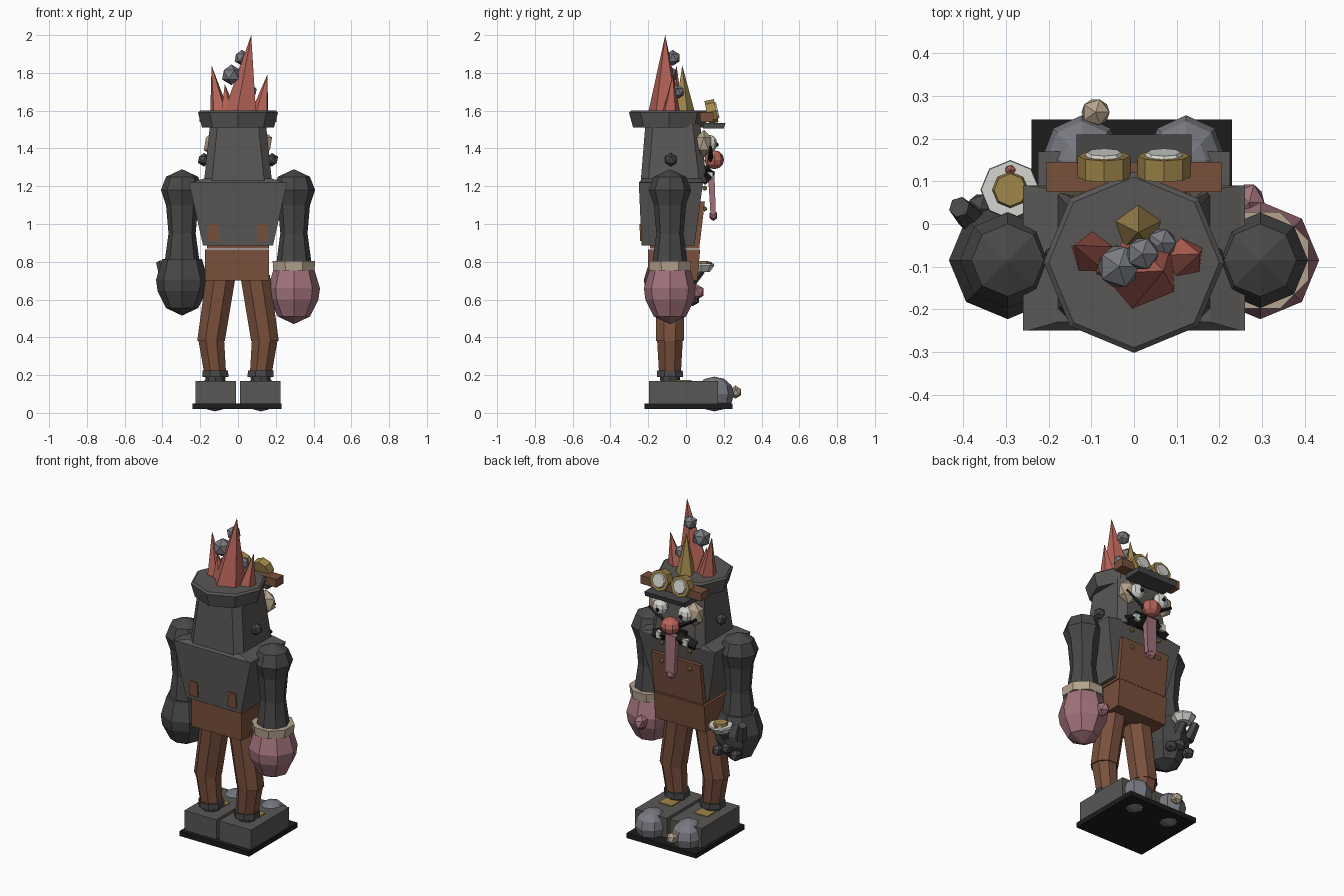
import bpy, bmesh, math
from mathutils import Vector, Matrix

old = bpy.data.objects.get("Cube")
if old:
    bpy.data.objects.remove(old)


def material(name, r, g, b):
    m = bpy.data.materials.new(name)
    m.use_nodes = True
    m.diffuse_color = (r, g, b, 1)
    m.node_tree.nodes["Principled BSDF"].inputs["Base Color"].default_value = (r, g, b, 1)
    return m


CHARCOAL = material("charcoal", .1, .095, .09)
SLEEVE = material("dark sleeve", .066, .064, .064)
BLACK = material("black", .012, .012, .012)
BROWN = material("brown", .19, .08, .045)
RED = material("red", .48, .13, .1)
PINK = material("pink", .36, .17, .2)
SKIN = material("beige", .46, .37, .27)
GOLD = material("gold", .35, .24, .07)
STEEL = material("steel grey", .19, .195, .22)
WHITE = material("white", .66, .66, .63)


def finish(name, bm, mat):
    bmesh.ops.recalc_face_normals(bm, faces=bm.faces[:])
    mesh = bpy.data.meshes.new(name)
    bm.to_mesh(mesh)
    bm.free()
    mesh.materials.append(mat)
    ob = bpy.data.objects.new(name, mesh)
    bpy.context.collection.objects.link(ob)
    return ob


def loft(name, rings, mat, sides=8, turn=0.0):
    """Skin stacked horizontal rings given as (x, y, z, radius)."""
    bm = bmesh.new()
    loops = []
    for x, y, z, r in rings:
        angles = [turn + math.tau * i / sides for i in range(sides)]
        loops.append([bm.verts.new((x + r * math.cos(a), y + r * math.sin(a), z)) for a in angles])
    for low, high in zip(loops, loops[1:]):
        for i in range(sides):
            j = (i + 1) % sides
            bm.faces.new((low[i], low[j], high[j], high[i]))
    bm.faces.new(loops[0])
    bm.faces.new(loops[-1])
    bmesh.ops.remove_doubles(bm, verts=bm.verts[:], dist=.0005)
    return finish(name, bm, mat)


def block(name, x, y, z, mat, top_x=None, top_y=None, bevel=0):
    """Box from ranges, with an optional different top rectangle."""
    bm = bmesh.new()
    for v in bmesh.ops.create_cube(bm, size=1)["verts"]:
        up = v.co.z > 0
        xr = top_x if up and top_x else x
        yr = top_y if up and top_y else y
        v.co = Vector((xr[v.co.x > 0], yr[v.co.y > 0], z[up]))
    if bevel:
        upright = [e for e in bm.edges if abs(e.verts[0].co.z - e.verts[1].co.z) > .01]
        bmesh.ops.bevel(bm, geom=upright, offset=bevel, segments=1, affect="EDGES")
    return finish(name, bm, mat)


def ball(name, at, size, mat, detail=1):
    bm = bmesh.new()
    bmesh.ops.create_icosphere(bm, subdivisions=detail, radius=1)
    bmesh.ops.transform(bm, matrix=Matrix.Translation(at) @ Matrix.Diagonal((*size, 1)), verts=bm.verts[:])
    return finish(name, bm, mat)


def orb(name, at, size, mat):
    bm = bmesh.new()
    bmesh.ops.create_uvsphere(bm, u_segments=8, v_segments=6, radius=1)
    bmesh.ops.transform(bm, matrix=Matrix.Translation(at) @ Matrix.Diagonal((*size, 1)), verts=bm.verts[:])
    return finish(name, bm, mat)


def rod(name, a, b, r1, r2, mat, sides=8):
    """Tapered prism between two points."""
    a, b = Vector(a), Vector(b)
    bm = bmesh.new()
    bmesh.ops.create_cone(bm, cap_ends=True, segments=sides, radius1=r1, radius2=r2, depth=(b - a).length)
    turn = (b - a).to_track_quat("Z", "Y").to_matrix().to_4x4()
    bmesh.ops.transform(bm, matrix=Matrix.Translation((a + b) / 2) @ turn, verts=bm.verts[:])
    return finish(name, bm, mat)


# Base and trunk
block("base_plate", (-.24, .23), (-.22, .245), (.02, .05), BLACK)
block("pelvis", (-.175, .165), (-.2, .06), (.7, .865), BROWN, top_y=(-.2, .075))
block("shirt", (-.165, .165), (-.19, .07), (.87, 1.12), BROWN, top_y=(-.19, .1))
block("coat", (-.185, .185), (-.235, .045), (.885, 1.22), CHARCOAL, (-.26, .26), (-.25, .09))
block("coat_collar", (-.25, .25), (-.25, .09), (1.22, 1.24), CHARCOAL, (-.18, .18), (-.23, .08))

# Paired parts
for s, side in ((-1, "left"), (1, "right")):
    shoe = sorted((s * .01, s * .225))
    block(side + "_shoe", shoe, (-.195, .17), (.05, .17), CHARCOAL)
    orb(side + "_toe", (s * .122, .15, .1), (.095, .105, .092), STEEL)
    block(side + "_shoe_buckle", (s * .12 - .045, s * .12 + .045), (-.05, .03), (.165, .175), GOLD)
    rod(side + "_ankle", (s * .12, -.085, .16), (s * .12, -.085, .2), .05, .055, SLEEVE)
    loft(side + "_trouser_cuff", [(s * .12, -.085, .19, .075), (s * .12, -.085, .225, .073)], SLEEVE, 8, math.pi / 8)
    loft(side + "_lower_leg", [(s * .12, -.085, .2, .062), (s * .142, -.085, .39, .074)], BROWN, 8, math.pi / 8)
    loft(side + "_upper_leg", [(s * .143, -.085, .38, .079), (s * .09, -.085, .73, .085)], BROWN, 8, math.pi / 8)

    # Arm with rounded shoulder
    ax, ay = s * .296, -.085
    arm = [(.78, .095), (.95, .072), (1.1, .085), (1.18, .112), (1.25, .085), (1.29, 0)]
    loft(side + "_arm", [(ax, ay, z, r) for z, r in arm], SLEEVE)
    hand = [(.47, .0), (.51, .085), (.6, .13), (.66, .138), (.77, .105)]
    lift = .045 if s < 0 else 0
    loft(side + "_hand", [(ax, ay, z + lift, r) for z, r in hand], SLEEVE if s < 0 else PINK)

    # Coat fittings
    block(side + "_back_patch", (s * .13 - .03, s * .13 + .03), (-.243, -.22), (.91, 1.0), BROWN,
          top_x=(s * .13 - .025, s * .13 + .025), top_y=(-.246, -.22))
    for z in (1.08, 1.19):
        ball(side + "_button", (s * .095, .098, z), (.014, .014, .014), GOLD)

    # Face pairs
    ball(side + "_ear_knob", (s * .18, -.08, 1.34), (.036, .036, .036), SLEEVE)
    ball(side + "_eye_socket", (s * .12, .095, 1.425), (.068, .045, .075), SKIN)
    orb(side + "_eye", (s * .085, .125, 1.425), (.047, .04, .047), WHITE)
    ball(side + "_pupil", (s * .08, .163, 1.42), (.013, .01, .013), BLACK)
    rod(side + "_goggle_rim", (s * .07, .11, 1.59), (s * .07, .16, 1.6), .062, .062, GOLD)
    rod(side + "_goggle_lens", (s * .07, .155, 1.6), (s * .07, .168, 1.603), .048, .04, WHITE)
    rod(side + "_whisker", (s * .04, .13, 1.34), (s * .16, .13, 1.41), .015, .008, BLACK, 4)
    rod(side + "_lip", (s * .03, .115, 1.27), (s * .14, .1, 1.235), .04, .03, BLACK, 4)
    block(side + "_tooth", (s * .09 - .016, s * .09 + .016), (.1, .143), (1.235, 1.275), WHITE)

# Right-hand cuff and thumb, on the pink hand
loft("glove_cuff", [(.296, -.085, .755, .118), (.296, -.085, .805, .122)], SKIN, 8, math.pi / 8)
ball("glove_thumb", (.27, .05, .64), (.04, .05, .045), PINK)

# Dark hand fingers holding a cup and saucer
rod("thumb", (-.38, .01, .7), (-.41, .04, .8), .033, .025, SLEEVE, 6)
for i in range(3):
    ball("finger", (-.36 + i * .06, .035, .6 + .03 * (i % 2)), (.035, .04, .035), SLEEVE)
rod("saucer_stem", (-.29, .03, .7), (-.29, .075, .76), .03, .03, SLEEVE, 6)
loft("saucer", [(-.29, .08, .745, .045), (-.29, .08, .78, .07), (-.29, .08, .79, .068)], WHITE)
loft("cup_lid", [(-.29, .08, .785, .044), (-.29, .08, .805, .038)], GOLD)
ball("cup_knob", (-.29, .127, .79), (.014, .012, .012), RED)
ball("bare_toe", (-.09, .262, .11), (.037, .035, .035), SKIN)

# Head, face and hat
block("head", (-.18, .18), (-.24, .11), (1.22, 1.53), CHARCOAL, (-.148, .148), (-.215, .075), .04)
loft("hat_brim", [(0, -.09, 1.51, .19), (0, -.09, 1.59, .212), (0, -.09, 1.6, .2)], CHARCOAL)
block("goggle_strap", (-.205, .205), (.075, .145), (1.54, 1.59), BROWN)
block("brow_bar", (-.135, .135), (.09, .2), (1.505, 1.535), SLEEVE, top_y=(.09, .21))
block("mouth", (-.08, .08), (.08, .118), (1.22, 1.31), BLACK)
orb("nose", (0, .15, 1.34), (.058, .052, .05), RED)
block("tongue", (-.032, .032), (.13, .158), (1.05, 1.28), PINK, (-.035, .035), (.115, .15))
ball("tongue_tip", (0, .145, 1.045), (.033, .024, .03), PINK)

# Spiky crest and its beads
loft("tall_spike", [(.015, -.11, 1.58, .095), (.07, -.11, 2.0, 0)], RED, 5, .7)
loft("left_spike", [(-.095, -.07, 1.58, .055), (-.14, -.05, 1.84, 0)], RED, 5, .3)
loft("middle_spike", [(-.05, -.09, 1.58, .05), (-.07, -.1, 1.74, 0)], RED, 5)
loft("right_spike", [(.115, -.08, 1.58, .052), (.155, -.07, 1.79, 0)], RED, 5, .5)
loft("gold_spike", [(.01, -.01, 1.58, .06), (.01, -.02, 1.84, 0)], GOLD, 5, math.pi / 2)
for at, r in (((-.035, -.1, 1.79), .055), ((.02, -.07, 1.88), .042), ((.065, -.045, 1.7), .038)):
    ball("crest_bead", at, (r, r, r), STEEL)
